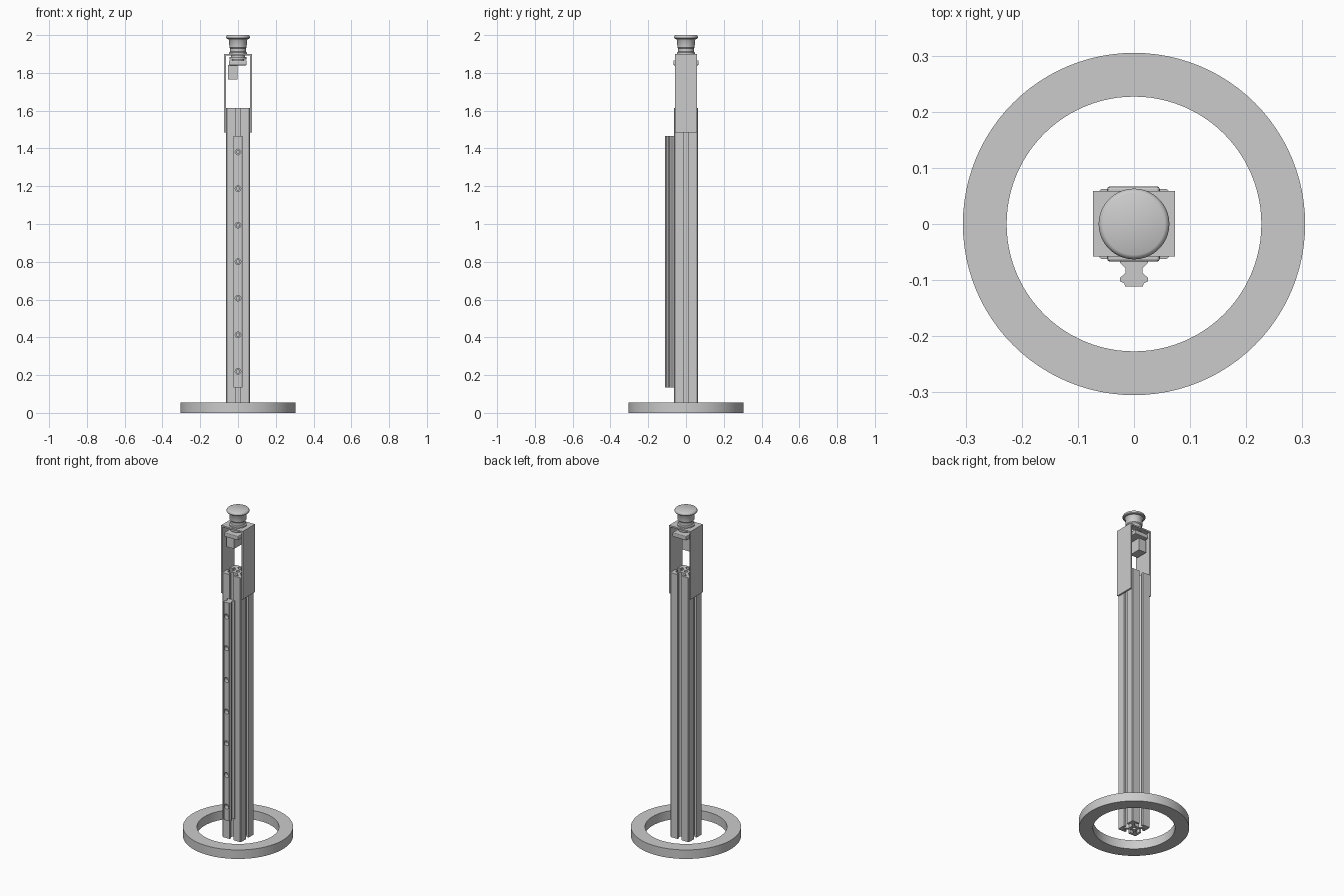
import bpy, bmesh, math
from mathutils import Matrix

if "Cube" in bpy.data.objects:
    bpy.data.objects.remove(bpy.data.objects["Cube"])


def finish(bm, name, smooth=False):
    bmesh.ops.recalc_face_normals(bm, faces=bm.faces)
    me = bpy.data.meshes.new(name)
    bm.to_mesh(me)
    bm.free()
    ob = bpy.data.objects.new(name, me)
    bpy.context.collection.objects.link(ob)
    bpy.ops.object.select_all(action='DESELECT')
    bpy.context.view_layer.objects.active = ob
    ob.select_set(True)
    if smooth:
        bpy.ops.object.shade_smooth_by_angle(angle=math.radians(35))
    return ob


def prism(name, pts, a, b, axis='Z'):
    """Extrude a closed 2D outline along z (outline in xy) or y (outline in xz)."""
    bm = bmesh.new()
    place = (lambda p: (p[0], p[1], a)) if axis == 'Z' else (lambda p: (p[0], a, p[1]))
    f = bm.faces.new([bm.verts.new(place(p)) for p in pts])
    new = bmesh.ops.extrude_face_region(bm, geom=[f])['geom']
    vec = (0, 0, b - a) if axis == 'Z' else (0, b - a, 0)
    bmesh.ops.translate(bm, verts=[v for v in new if isinstance(v, bmesh.types.BMVert)], vec=vec)
    return finish(bm, name)


def box(name, x, y, z, bevel=0):
    ob = prism(name, [(x[0], y[0]), (x[1], y[0]), (x[1], y[1]), (x[0], y[1])], *z)
    if bevel:
        m = ob.modifiers.new('edge', 'BEVEL')
        m.width, m.segments = bevel, 2
    return ob


def lathe(name, profile, closed=False, steps=64):
    bm = bmesh.new()
    vs = [bm.verts.new((r, 0, z)) for r, z in profile]
    pairs = list(zip(vs, vs[1:])) + ([(vs[-1], vs[0])] if closed else [])
    edges = [bm.edges.new(p) for p in pairs]
    bmesh.ops.spin(bm, geom=vs + edges, cent=(0, 0, 0), axis=(0, 0, 1),
                   angle=2 * math.pi, steps=steps)
    bmesh.ops.remove_doubles(bm, verts=bm.verts, dist=1e-5)
    return finish(bm, name, True)


def cylinders(name, specs, segs=20):
    """Cylinders from (radius, length, matrix) specs."""
    bm = bmesh.new()
    for r, length, mat in specs:
        bmesh.ops.create_cone(bm, cap_ends=True, segments=segs, radius1=r, radius2=r,
                              depth=length, matrix=mat)
    return finish(bm, name)


def cut(ob, cutter):
    m = ob.modifiers.new('cut', 'BOOLEAN')
    m.operation, m.object, m.solver = 'DIFFERENCE', cutter, 'EXACT'
    cutter.hide_render = True
    bpy.context.view_layer.objects.active = ob
    bpy.ops.object.modifier_apply(modifier=m.name)
    bpy.data.objects.remove(cutter)


# Ring foot
lathe('base_ring', [(.227, 0), (.305, 0), (.305, .055), (.227, .055)], True, 96)

# Slotted square column, one quarter outline repeated four times
h = .0625
half = [(.025, .013), (.044, .032), (.0485, .032), (.0485, .0125), (h, .0125), (h, h - .004)]
quarter = half + [(y, x) for x, y in reversed(half)]
outline = []
for k in range(4):
    c, s = round(math.cos(k * math.pi / 2)), round(math.sin(k * math.pi / 2))
    outline += [(c * x - s * y, s * x + c * y) for x, y in quarter]
column = prism('column', outline, 0, 1.615)
cut(column, cylinders('bore_cutter', [(.011, 2, Matrix.Translation((0, 0, .8)))]))

# Guide rail with counterbored screw holes
side = [(.025, -.0625), (.025, -.069), (.015, -.079), (.015, -.087),
        (.025, -.096), (.025, -.102), (.017, -.106), (.016, -.111)]
rail = prism('guide_rail', side + [(-x, y) for x, y in reversed(side)], .135, 1.467)
turn = Matrix.Rotation(math.pi / 2, 4, 'X')
for r, y, length in ((.015, -.111, .05), (.009, -.09, .1)):
    cut(rail, cylinders('hole_cutter', [
        (r, length, Matrix.Translation((0, y, .22 + i * .1935)) @ turn) for i in range(7)]))

# Folded bracket on top of the column
o, n = .073, .064
prism('switch_bracket', [(-o, 1.485), (-o, 1.90), (o, 1.90), (o, 1.485),
                         (n, 1.485), (n, 1.891), (-n, 1.891), (-n, 1.485)], -.058, .059, 'Y')

# Mushroom push button
lathe('push_button', [(0, 1.90), (.048, 1.90), (.048, 1.908), (.042, 1.912), (.042, 1.93),
                      (.046, 1.935), (.047, 1.972), (.052, 1.979), (.060, 1.981), (.063, 1.985),
                      (.063, 1.991), (.060, 1.997), (.055, 2.0), (0, 2.0)])

# Threaded neck and lock nut below the plate
lathe('button_neck', [(0, 1.86), (.032, 1.86), (.032, 1.872), (.044, 1.872),
                      (.044, 1.885), (.036, 1.885), (.036, 1.90), (0, 1.90)])

# Contact holder and contact block
box('contact_holder', (-.048, .046), (-.067, .067), (1.84, 1.866), .005)
box('contact_block', (-.053, -.002), (-.035, .04), (1.765, 1.842))
